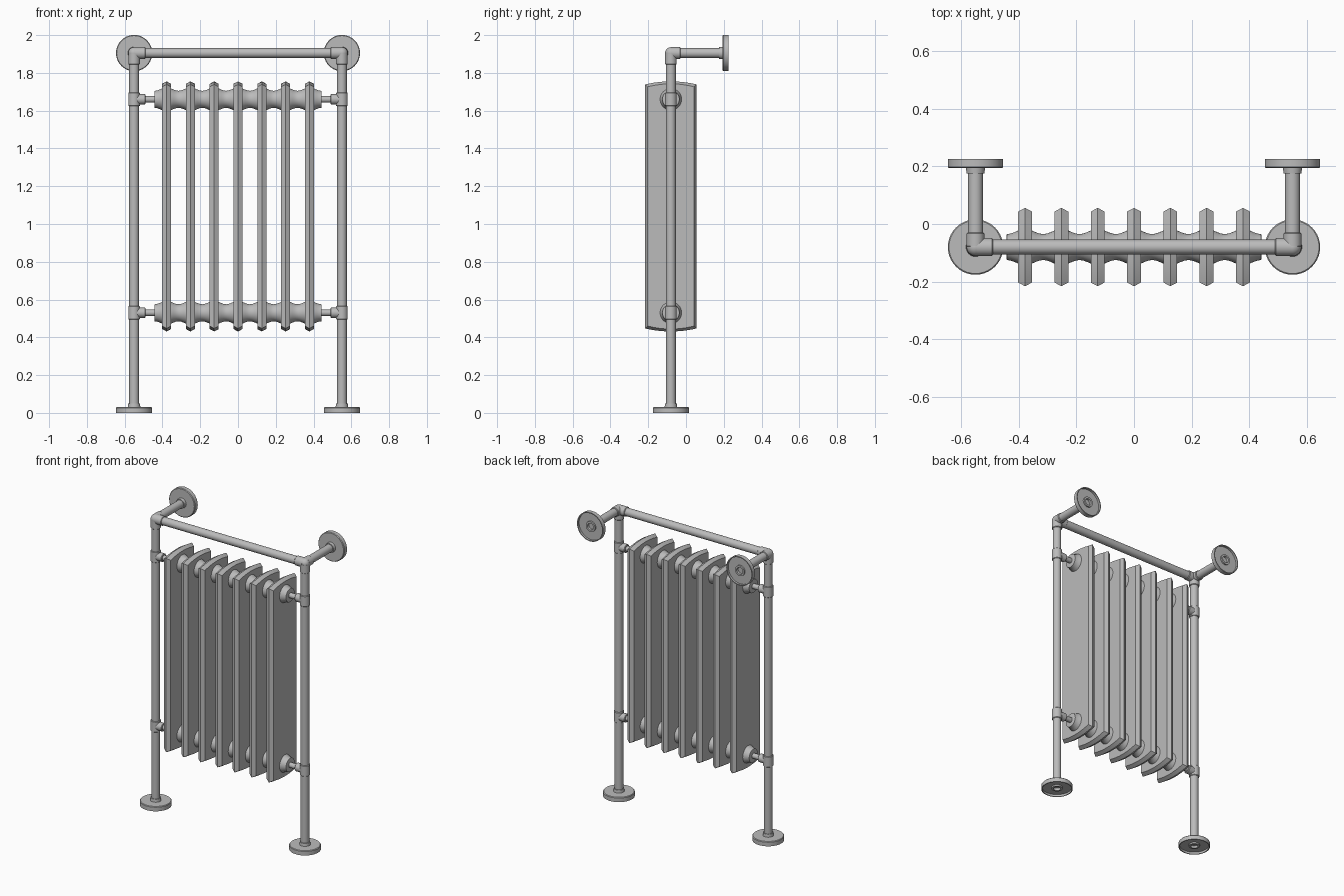
import bpy, bmesh, math
from mathutils import Vector

cube = bpy.data.objects.get("Cube")
if cube:
    bpy.data.objects.remove(cube, do_unlink=True)

metal = bpy.data.materials.new("satin grey metal")
metal.use_nodes = True
GREY = (0.5, 0.5, 0.5, 1)
metal.diffuse_color = GREY
metal.node_tree.nodes["Principled BSDF"].inputs["Base Color"].default_value = GREY

# Main dimensions
PX, PY, RAIL_Z = 0.55, -0.08, 1.905
HEADERS = {"upper": 1.66, "lower": 0.53}
PITCH, FINS = 0.126, 7
PIPE, SLEEVE = 0.026, 0.031
X, Y, Z = Vector((1, 0, 0)), Vector((0, 1, 0)), Vector((0, 0, 1))


def finish(name, bm, angle=35):
    bmesh.ops.recalc_face_normals(bm, faces=bm.faces)
    mesh = bpy.data.meshes.new(name)
    bm.to_mesh(mesh)
    bm.free()
    mesh.materials.append(metal)
    ob = bpy.data.objects.new(name, mesh)
    bpy.context.collection.objects.link(ob)
    bpy.ops.object.select_all(action="DESELECT")
    ob.select_set(True)
    bpy.context.view_layer.objects.active = ob
    bpy.ops.object.shade_smooth_by_angle(angle=math.radians(angle))
    return ob


def lathe(name, profile, origin, axis, sides=32):
    """Turn (radius, distance) points round an axis; zero radius closes an end."""
    bm = bmesh.new()
    turn = axis.to_track_quat("Z", "Y")
    rings = []
    for r, d in profile:
        count = sides if r > 0 else 1
        rings.append([bm.verts.new(Vector(origin) + turn @ Vector(
            (r * math.cos(math.tau * i / sides), r * math.sin(math.tau * i / sides), d)))
            for i in range(count)])
    for a, b in zip(rings, rings[1:]):
        for i in range(sides):
            j = (i + 1) % sides
            quad = [a[i % len(a)], a[j % len(a)], b[j % len(b)], b[i % len(b)]]
            bm.faces.new(list(dict.fromkeys(quad)))
    return finish(name, bm)


def rod(name, start, axis, length, radius):
    return lathe(name, [(0, 0), (radius, 0), (radius, length), (0, length)], start, axis)


def sleeve(name, start, axis, length, radius=SLEEVE):
    b = 0.003
    return lathe(name, [(0, 0), (radius - b, 0), (radius, b), (radius, length - b),
                        (radius - b, length), (0, length)], start, axis)


def flange(name, origin, axis):
    """Hollow-backed round plate with a pipe socket in its middle."""
    lathe(name, [(0, 0.02), (0.022, 0.02), (0.022, 0.004), (0.034, 0.004), (0.034, 0.014),
                 (0.09, 0.014), (0.09, 0), (0.096, 0), (0.096, 0.027), (0.092, 0.031),
                 (0.033, 0.031), (0.031, 0.05), (0, 0.05)], origin, axis, 40)


# Frame: posts, wall arms, feet, corner and tee fittings
for side, s in (("right", -1), ("left", 1)):
    x = s * PX
    corner = Vector((x, PY, RAIL_Z))
    inward = X * -s
    rod(side + "_post", (x, PY, 0.025), Z, RAIL_Z - 0.025, PIPE)
    rod(side + "_wall_arm", corner, Y, 0.28, PIPE)
    flange(side + "_foot", (x, PY, 0), Z)
    flange(side + "_wall_flange", (x, 0.225, RAIL_Z), -Y)

    bm = bmesh.new()
    bmesh.ops.create_uvsphere(bm, u_segments=24, v_segments=16, radius=SLEEVE)
    finish(side + "_corner_ball", bm).location = corner
    sleeve(side + "_corner_down", corner, -Z, 0.06)
    sleeve(side + "_corner_back", corner, Y, 0.05)
    sleeve(side + "_corner_inward", corner, inward, 0.06)

    for level, z in HEADERS.items():
        tag = f"{side}_{level}_"
        sleeve(tag + "tee", (x, PY, z - 0.036), Z, 0.072)
        sleeve(tag + "tee_branch", (x, PY, z), inward, 0.06, 0.027)
        rod(tag + "connector", (x, PY, z), inward, 0.12, 0.017)

rod("top_rail", (-PX, PY, RAIL_Z), X, 2 * PX, PIPE)

# Headers: tubes swelling at every fin and waisted between them
half = PITCH * FINS / 2
steps = FINS * 10
waves = []
for i in range(steps + 1):
    d = -half + 2 * half * i / steps
    waves.append((0.054 + 0.009 * math.cos(math.tau * d / PITCH), d))
for level, z in HEADERS.items():
    lathe(level + "_header", [(0, -half), (0.038, -half - 0.002)] + waves +
          [(0.038, half + 0.002), (0, half)], (0, PY, z), X)


# Fins: upright plates with bowed ends and a ridge round the edge
def fin(name, x):
    bm = bmesh.new()
    rings = []
    for dx, inset in ((-0.024, 0.013), (0, 0), (0.024, 0.013)):
        w, h = 0.136 - inset, 0.662 - inset
        ts = [i / 6 - 1 for i in range(13)]
        top = [(w * t, h - 0.016 * t * t) for t in ts]
        outline = top + [(-y, -z) for y, z in top]
        rings.append([bm.verts.new((dx, y, z)) for y, z in outline])
    n = len(rings[0])
    for a, b in zip(rings, rings[1:]):
        for i in range(n):
            j = (i + 1) % n
            bm.faces.new((a[i], a[j], b[j], b[i]))
    bm.faces.new(rings[0])
    bm.faces.new(rings[-1])
    finish(name, bm, 25).location = (x, PY, 1.093)


for k in range(FINS):
    fin(f"fin_{k + 1}", (k - (FINS - 1) / 2) * PITCH)
